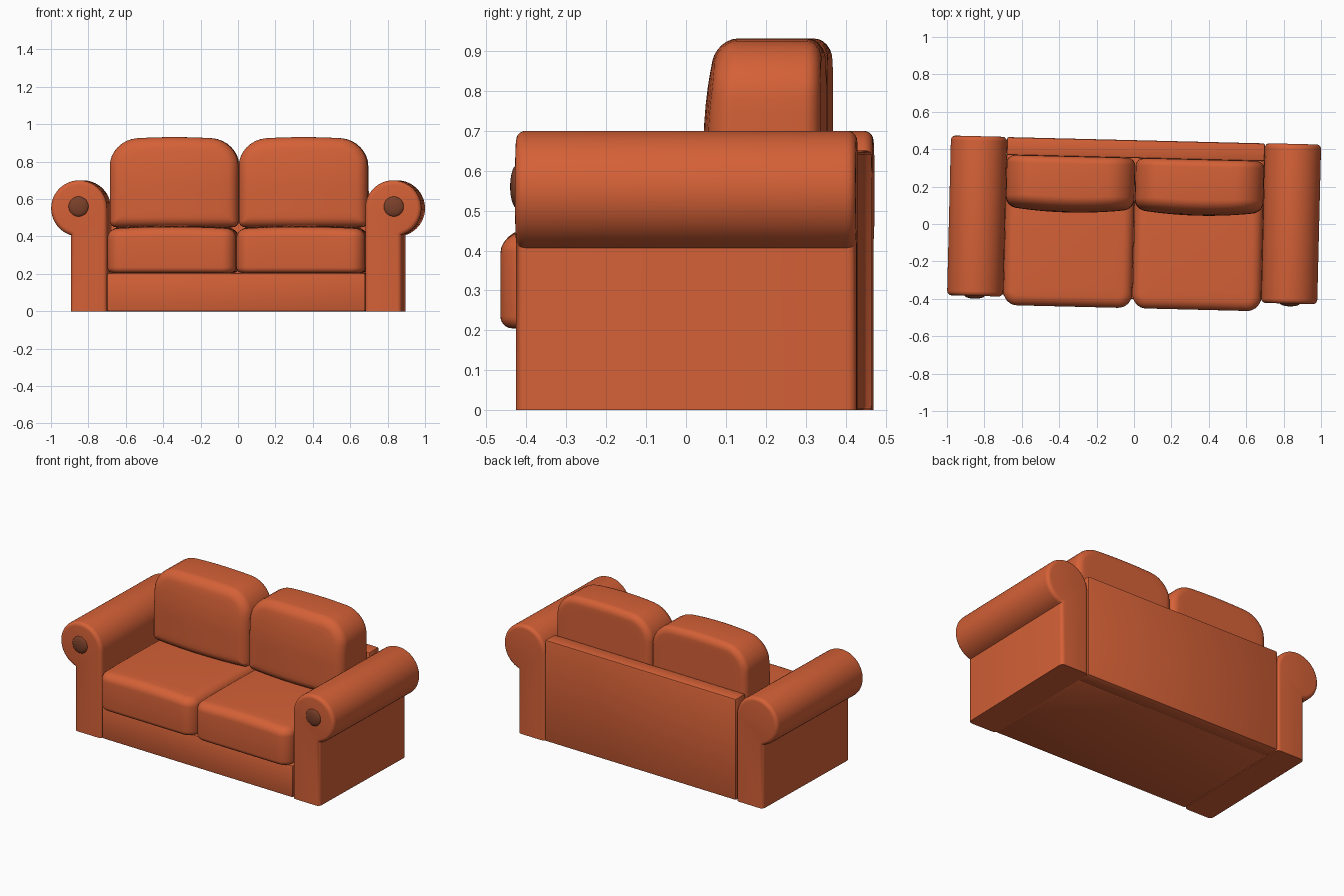
import bpy, bmesh, math
from mathutils import Matrix

if "Cube" in bpy.data.objects:
    bpy.data.objects.remove(bpy.data.objects["Cube"])

TURN = Matrix.Rotation(math.radians(-1.4), 4, 'Z')   # the whole sofa is turned slightly


def material(name, rgb):
    m = bpy.data.materials.new(name)
    m.diffuse_color = (*rgb, 1)
    m.use_nodes = True
    m.node_tree.nodes["Principled BSDF"].inputs["Base Color"].default_value = m.diffuse_color
    return m


FABRIC = material("orange fabric", (0.66, 0.119, 0.038))
BUTTON = material("brown button", (0.20, 0.052, 0.023))


def finish(bm, name, mat, angle=35):
    bmesh.ops.recalc_face_normals(bm, faces=bm.faces)
    me = bpy.data.meshes.new(name)
    bm.to_mesh(me)
    bm.free()
    me.shade_smooth()
    me.set_sharp_from_angle(angle=math.radians(angle))
    me.materials.append(mat)
    ob = bpy.data.objects.new(name, me)
    ob.matrix_world = TURN
    bpy.context.collection.objects.link(ob)
    return ob


def box(name, lo, hi, bevel):
    bm = bmesh.new()
    bmesh.ops.create_cube(bm, size=1)
    for v in bm.verts:
        v.co = [a + (c + 0.5) * (b - a) for a, b, c in zip(lo, hi, v.co)]
    bmesh.ops.bevel(bm, geom=bm.edges[:], offset=bevel, segments=2, profile=0.5, affect='EDGES')
    finish(bm, name, FABRIC)


def rounded_rect(w, h, r_low, r_high, inset=0.0, n=8, m=8):
    """Outline of half-size w x h, with separate low and high corner radii."""
    w, h = w - inset, h - inset
    pts = []
    for k, (sx, sy) in enumerate([(1, 1), (-1, 1), (-1, -1), (1, -1)]):
        r = max((r_high if sy > 0 else r_low) - inset, 0.006)
        for i in range(n + 1):
            a = math.pi / 2 * (k + i / n)
            pts.append((sx * (w - r) + r * math.cos(a), sy * (h - r) + r * math.sin(a)))
    out = []                                   # split the straight runs
    for i, p in enumerate(pts):
        q = pts[(i + 1) % len(pts)]
        k = m if i % (n + 1) == n else 1
        out += [(p[0] + (q[0] - p[0]) * j / k, p[1] + (q[1] - p[1]) * j / k) for j in range(k)]
    return out


def cushion(name, w, h, r_low, r_high, depth, edge_a, edge_b, place):
    """Loft rounded outlines through the depth; place() maps (u, v, t) to 3D."""
    rings = []
    for s in (0.15, 0.4, 0.65, 0.85):
        rings.append([(x * s, y * s, 0) for x, y in rounded_rect(w, h, r_low, r_high, edge_a)])
    steps = 6
    for i in range(steps + 1):
        a = math.pi / 2 * i / steps
        rings.append([(x, y, edge_a * (1 - math.cos(a)))
                      for x, y in rounded_rect(w, h, r_low, r_high, edge_a * (1 - math.sin(a)))])
    for i in range(steps + 1):
        a = math.pi / 2 * i / steps
        rings.append([(x, y, depth - edge_b * (1 - math.sin(a)))
                      for x, y in rounded_rect(w, h, r_low, r_high, edge_b * (1 - math.cos(a)))])
    for s in (0.85, 0.65, 0.4, 0.15):
        rings.append([(x * s, y * s, depth) for x, y in rounded_rect(w, h, r_low, r_high, edge_b)])
    bm = bmesh.new()
    vs = [[bm.verts.new(place(*p)) for p in ring] for ring in rings]
    n = len(vs[0])
    for a, b in zip(vs, vs[1:]):
        for i in range(n):
            bm.faces.new((a[i], a[(i + 1) % n], b[(i + 1) % n], b[i]))
    bm.faces.new(vs[0])
    bm.faces.new(vs[-1])
    finish(bm, name, FABRIC, 60)


# base and back panel
box("base", (-0.69, -0.40, 0), (0.69, 0.36, 0.205), 0.008)
box("back_panel", (-0.69, 0.352, 0), (0.69, 0.448, 0.65), 0.01)

for side, label in ((-1, "left"), (1, "right")):
    # rolled arm: post profile topped by a round roll
    cx, cz, r = 0.84, 0.55, 0.15
    start = -math.acos(0.045 / r)
    prof = [(0.69, 0), (0.885, 0)]
    prof += [(cx + r * math.cos(a), cz + r * math.sin(a))
             for a in (start + (math.pi - start) * i / 40 for i in range(41))]
    bm = bmesh.new()
    front = bm.faces.new([bm.verts.new((side * x, -0.405, z)) for x, z in prof])
    ext = bmesh.ops.extrude_face_region(bm, geom=[front], use_keep_orig=True)
    for g in ext["geom"]:
        if isinstance(g, bmesh.types.BMVert):
            g.co.y = 0.449
    bmesh.ops.recalc_face_normals(bm, faces=bm.faces)
    caps = [e for e in bm.edges if abs(e.verts[0].co.y - e.verts[1].co.y) < 1e-4
            and max(v.co.z for v in e.verts) > 0.01]
    bmesh.ops.bevel(bm, geom=caps, offset=0.024, segments=5, profile=0.5,
                    affect='EDGES', clamp_overlap=False)
    finish(bm, label + "_arm", FABRIC)

    # domed button on the arm front
    bm = bmesh.new()
    bmesh.ops.create_uvsphere(bm, u_segments=28, v_segments=14, radius=1)
    for v in bm.verts:
        x, y, z = v.co
        v.co = (side * 0.843 + 0.054 * x, -0.403 + 0.017 * z, 0.56 + 0.054 * y)
    finish(bm, label + "_button", BUTTON)

    # seat cushion
    mid = side * 0.345

    def seat(u, v, t):
        puff = 0.012 * (u / 0.345) ** 2 + 0.008 * (v / 0.4) ** 2
        return (mid + u, -0.05 + v, 0.205 + t - puff * (t / 0.253) ** 2)
    cushion(label + "_seat_cushion", 0.344, 0.40, 0.075, 0.04, 0.253, 0.03, 0.055, seat)

    # back cushion: bulging front, crowned top
    def back(u, v, t):
        k = abs(u) / 0.345
        z = 0.69 + v - (0.018 * k * k * max(0, v / 0.24))
        lean = 0.026 * k * k + 0.035 * max(0, (z - 0.66) / 0.27) ** 2
        return (mid + u, 0.053 + t + lean * (1 - t / 0.3), z)
    cushion(label + "_back_cushion", 0.344, 0.241, 0.035, 0.145, 0.30, 0.055, 0.045, back)
